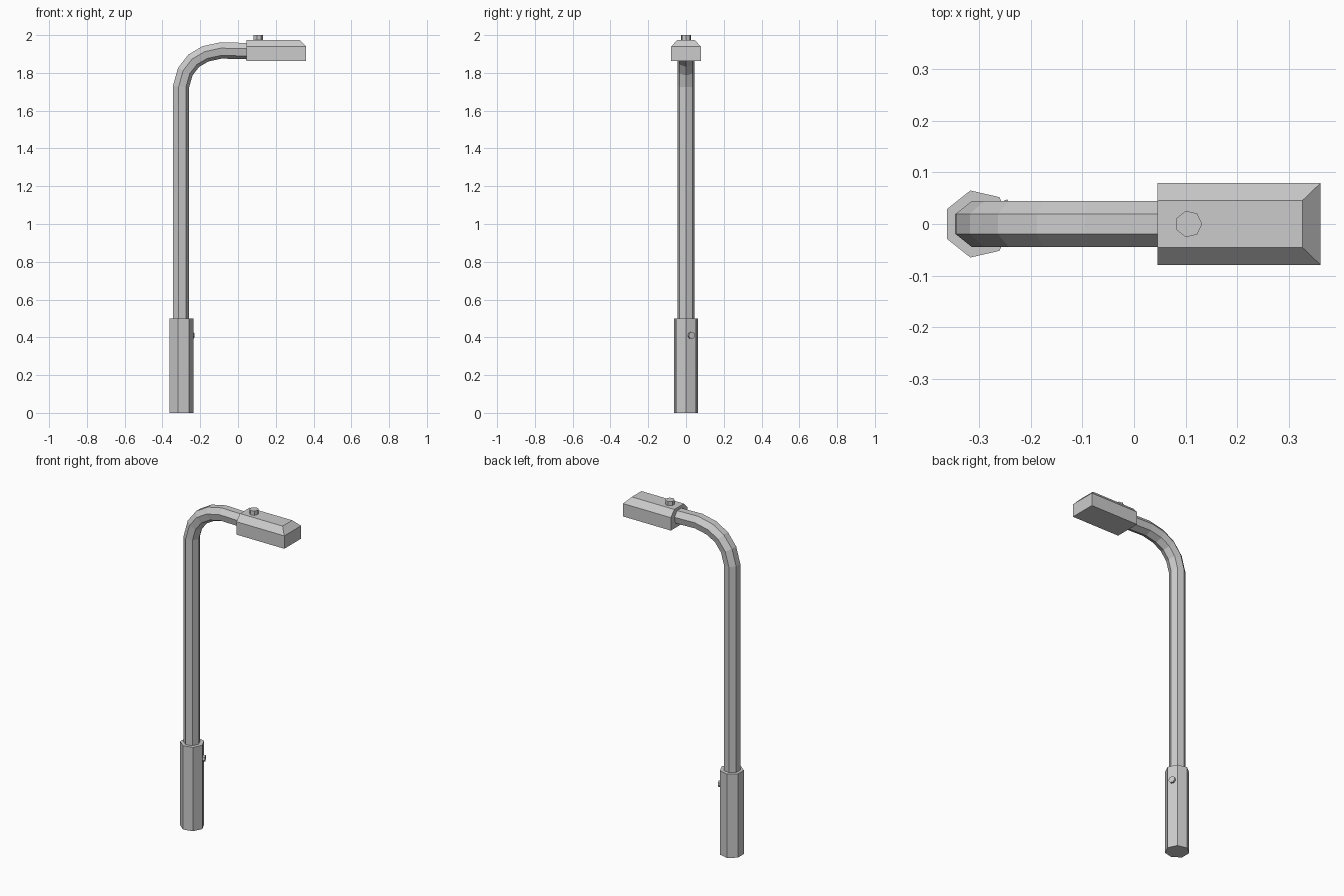
import bpy, bmesh
from math import cos, sin, pi
from mathutils import Vector

if "Cube" in bpy.data.objects:
    bpy.data.objects.remove(bpy.data.objects["Cube"])

SIDES = 7


def finish(name, bm):
    bmesh.ops.recalc_face_normals(bm, faces=bm.faces)
    mesh = bpy.data.meshes.new(name)
    bm.to_mesh(mesh)
    bm.free()
    obj = bpy.data.objects.new(name, mesh)
    bpy.context.collection.objects.link(obj)
    return obj


def loft(name, rings):
    """Skin a list of equal-length point rings and cap both ends."""
    bm = bmesh.new()
    loops = [[bm.verts.new(p) for p in ring] for ring in rings]
    n = len(loops[0])
    for a, b in zip(loops, loops[1:]):
        for i in range(n):
            j = (i + 1) % n
            bm.faces.new((a[i], a[j], b[j], b[i]))
    bm.faces.new(loops[0][::-1])
    bm.faces.new(loops[-1])
    return finish(name, bm)


def ring(centre, u, v, radius):
    angles = [2 * pi * i / SIDES for i in range(SIDES)]
    return [Vector(centre) + radius * (cos(a) * u + sin(a) * v) for a in angles]


def prism(name, start, end, radius, u, v):
    return loft(name, [ring(start, u, v, radius), ring(end, u, v, radius)])


X, Y, Z = Vector((1, 0, 0)), Vector((0, 1, 0)), Vector((0, 0, 1))

# Thick base sleeve
prism("base_sleeve", (-0.302, 0, 0), (-0.302, 0, 0.5), 0.0665, X, Y)

# Button on one face of the sleeve
normal = Vector((cos(pi / 7), sin(pi / 7), 0))
side = Z.cross(normal)
seat = Vector((-0.302, 0, 0.41)) + normal * 0.06
prism("base_button", seat - normal * 0.01, seat + normal * 0.012, 0.019, Z, side)

# Pole bending over into the arm
path = [Vector((x, 0, z)) for x, z in (
    (-0.304, 0.48), (-0.304, 1.727), (-0.281, 1.808), (-0.236, 1.866),
    (-0.173, 1.903), (-0.09, 1.921), (0.07, 1.917))]
rings = []
for i, p in enumerate(path):
    before = (p - path[i - 1]).normalized() if i else Z
    after = (path[i + 1] - p).normalized() if i + 1 < len(path) else X
    t = (before + after).normalized()
    if i == 1:
        t = (Z + t * 0.5).normalized()
    rings.append(ring(p, Vector((t.z, 0, -t.x)), Y, 0.0455))
loft("pole_and_arm", rings)


# Lamp head with bevelled sides and front
def rectangle(x_front, half_y, z):
    return [(0.045, -half_y, z), (x_front, -half_y, z),
            (x_front, half_y, z), (0.045, half_y, z)]


loft("lamp_head", [rectangle(0.361, 0.079, 1.862), rectangle(0.361, 0.079, 1.939),
                   rectangle(0.326, 0.0455, 1.975)])

# Light sensor on top
prism("light_sensor", (0.106, 0, 1.965), (0.106, 0, 2.0), 0.026, X, Y)
